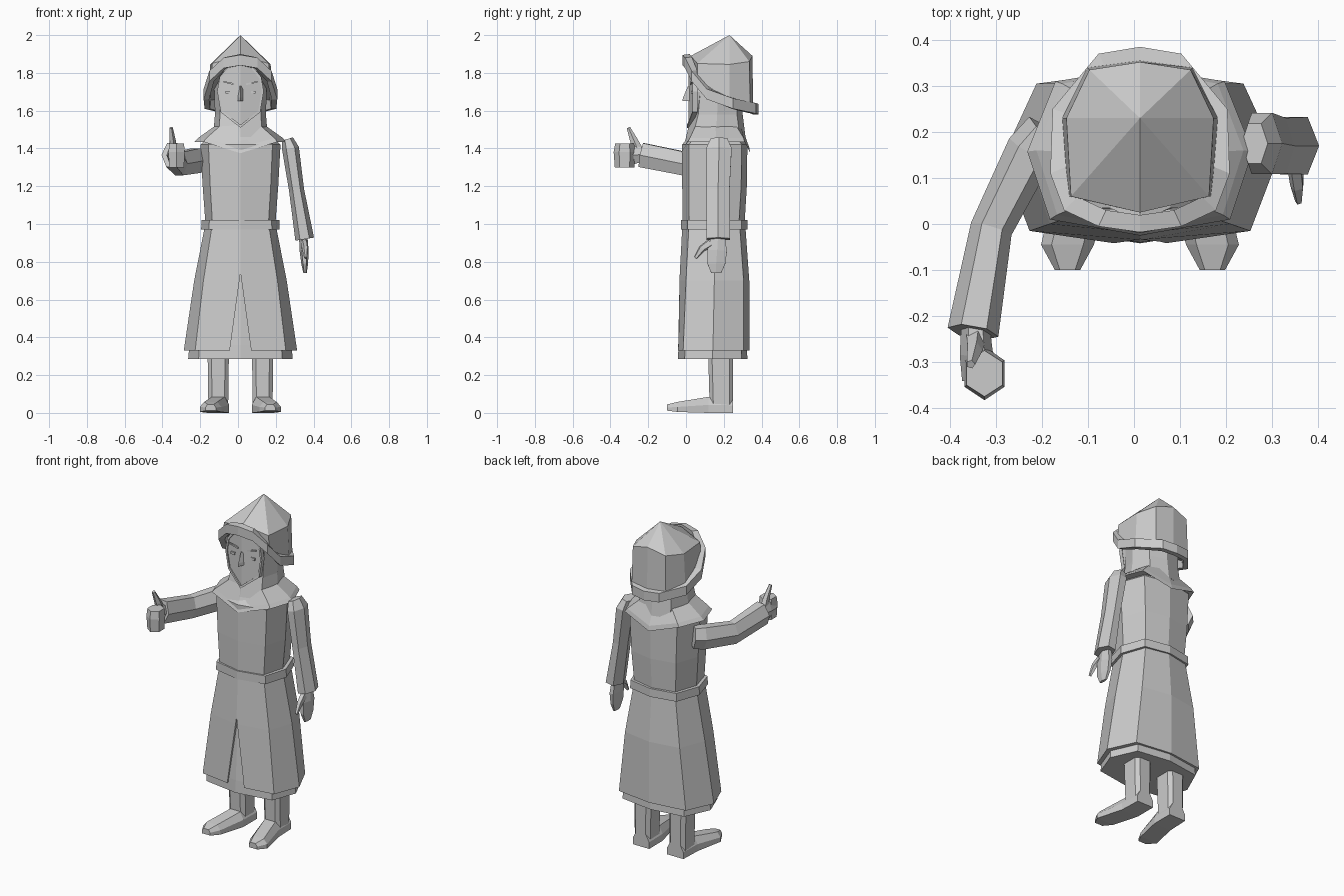
import bpy
import bmesh
import math
from mathutils import Vector

cube = bpy.data.objects.get("Cube")
if cube:
    bpy.data.objects.remove(cube)

CX = 0.013  # body axis
grey = bpy.data.materials.new("plain_grey")
grey.use_nodes = True
grey.diffuse_color = (0.6, 0.6, 0.6, 1)
grey.node_tree.nodes["Principled BSDF"].inputs["Base Color"].default_value = (0.6, 0.6, 0.6, 1)


def finish(name, bm):
    bmesh.ops.recalc_face_normals(bm, faces=bm.faces)
    mesh = bpy.data.meshes.new(name)
    bm.to_mesh(mesh)
    bm.free()
    obj = bpy.data.objects.new(name, mesh)
    mesh.materials.append(grey)
    bpy.context.collection.objects.link(obj)
    return obj


def loft(name, rings, closed=False):
    """Skin a list of equal rings, capped or joined end to end."""
    bm = bmesh.new()
    loops = [[bm.verts.new(p) for p in r] for r in rings]
    n = len(rings[0])
    pairs = list(zip(loops, loops[1:]))
    if closed:
        pairs.append((loops[-1], loops[0]))
    else:
        bm.faces.new(loops[0])
        bm.faces.new(loops[-1])
    for a, b in pairs:
        for i in range(n):
            j = (i + 1) % n
            bm.faces.new((a[i], a[j], b[j], b[i]))
    return finish(name, bm)


def mirrored(half):
    """Close a half outline, running front to back, across the body axis."""
    other = [(-x, y, z) for x, y, z in reversed(half[1:-1])]
    return [(x + CX, y, z) for x, y, z in half + other]


def ring(z, hw, front, back, dip=0.0):
    mid = (front + back) / 2
    return mirrored([(0, front, z - dip), (hw * 0.8, front + 0.035, z), (hw, mid, z),
                     (hw * 0.75, back - 0.03, z), (0, back, z - dip)])


def sweep(name, path, up, n=6, turn=0.0):
    """Tapering limb; each path point is x, y, z, width radius, height radius."""
    pts = [Vector(p[:3]) for p in path]
    rings = []
    for i, p in enumerate(path):
        t = (pts[min(i + 1, len(pts) - 1)] - pts[max(i - 1, 0)]).normalized()
        u = Vector(up).cross(t).normalized()
        v = t.cross(u)
        angles = [turn + math.tau * k / n for k in range(n)]
        rings.append([pts[i] + u * p[3] * math.cos(a) + v * p[4] * math.sin(a) for a in angles])
    return loft(name, rings)


def plate(name, outline, y, depth):
    """Flat prism facing the front, from x, z points."""
    return loft(name, [[(x + CX, yy, z) for x, z in outline] for yy in (y, y + depth)])


# Robe: skirt with a front slit, under layer, belt, torso
skirt = loft("coat_skirt", [ring(0.33, 0.3, -0.05, 0.335), ring(0.7, 0.245, -0.035, 0.335),
                            ring(0.98, 0.19, -0.02, 0.315)])
slit = plate("slit_cutter", [(-0.058, 0.32), (0.058, 0.32), (0, 0.74)], -0.1, 0.08)
slit.hide_render = True
slit.hide_set(True)
cut = skirt.modifiers.new("slit", "BOOLEAN")
cut.object = slit
cut.solver = "EXACT"
loft("under_robe", [ring(0.285, 0.277, -0.042, 0.325), ring(0.36, 0.27, -0.04, 0.322),
                    ring(0.8, 0.2, -0.015, 0.3)])
loft("belt", [ring(0.97, 0.208, -0.026, 0.325), ring(1.02, 0.206, -0.026, 0.325)])
loft("torso", [ring(1.0, 0.185, -0.018, 0.31), ring(1.2, 0.2, -0.02, 0.322),
               ring(1.42, 0.212, -0.02, 0.325), ring(1.46, 0.17, 0.01, 0.3)])

# Shoulder cape and hood
loft("shoulder_cape", [ring(1.435, 0.245, -0.025, 0.34, 0.06), ring(1.455, 0.225, -0.015, 0.335, 0.05),
                       ring(1.53, 0.12, 0.02, 0.29)])
loft("hood", [ring(1.46, 0.145, 0.0, 0.315), ring(1.58, 0.135, 0.03, 0.3),
              ring(1.75, 0.14, 0.045, 0.3), ring(1.84, 0.12, 0.05, 0.3)])

# Face with a central ridge, framed by the hood edge
outline = [(0, 1.525), (0.095, 1.6), (0.112, 1.7), (0.1, 1.77), (0.06, 1.82), (0, 1.845)]


def face_ring(scale, y, ridge):
    return mirrored([(x * scale, y - (ridge if x == 0 else 0), 1.68 + (z - 1.68) * scale)
                     for x, z in outline])


bm = bmesh.new()
inner = [bm.verts.new(p) for p in face_ring(1, 0.042, 0.028)]
back = [bm.verts.new(p) for p in face_ring(1, 0.1, 0)]
for i in range(len(inner)):
    j = (i + 1) % len(inner)
    bm.faces.new((inner[i], inner[j], back[j], back[i]))
half = len(outline)
bm.faces.new(inner[:half])
bm.faces.new(inner[half - 1:] + inner[:1])
bm.faces.new(back)
finish("face", bm)
loft("hood_edge", [face_ring(1, 0.05, 0.03), face_ring(1, 0.035, 0.03),
                   face_ring(1.1, 0.035, 0.03), face_ring(1.1, 0.06, 0.03)], True)
nose = [mirrored([(0, y, z), (0.018, 0.03, z), (0, 0.06, z)]) for y, z in ((-0.02, 1.65), (-0.015, 1.67), (0.01, 1.73))]
loft("nose", nose)
for side, label in ((1, "left"), (-1, "right")):
    plate(label + "_eye", [(side * x, z) for x, z in
                           ((0.055, 1.69), (0.08, 1.69), (0.08, 1.705), (0.055, 1.705))], 0.026, 0.008)
    plate(label + "_brow", [(side * x, z) for x, z in
                            ((0.03, 1.735), (0.09, 1.75), (0.09, 1.757), (0.03, 1.745))], 0.023, 0.009)

# Helmet: faceted crown with a tilted brim
crown = [(0, 0.025, 1.89), (0.15, 0.06, 1.85), (0.16, 0.23, 1.845), (0.11, 0.335, 1.86), (0, 0.352, 1.89)]
wall = [(0, 0.03, 1.86), (0.155, 0.06, 1.77), (0.17, 0.23, 1.65), (0.115, 0.34, 1.63), (0, 0.355, 1.63)]
bm = bmesh.new()
low = [bm.verts.new(p) for p in mirrored(wall)]
top = [bm.verts.new(p) for p in mirrored(crown)]
apex = bm.verts.new((CX, 0.23, 2.0))
for i in range(len(top)):
    j = (i + 1) % len(top)
    bm.faces.new((low[i], low[j], top[j], top[i]))
    bm.faces.new((top[i], top[j], apex))
bm.faces.new(low)
finish("helmet_crown", bm)

edge = [(0, -0.018, 1.84), (0.09, -0.005, 1.825), (0.165, 0.03, 1.755), (0.195, 0.11, 1.66),
        (0.19, 0.25, 1.61), (0.09, 0.37, 1.585), (0, 0.385, 1.58)]


def brim_ring(scale, dz):
    return mirrored([(x * scale, 0.19 + (y - 0.19) * scale, z + dz) for x, y, z in edge])


loft("helmet_brim", [brim_ring(1, 0), brim_ring(1, 0.055), brim_ring(0.82, 0.06), brim_ring(0.85, 0.0)], True)

# Lowered arm
Y = (0, 1, 0)
Z = (0, 0, 1)
sweep("left_sleeve", [(0.262, 0.175, 1.45, 0.03, 0.05), (0.278, 0.175, 1.4, 0.045, 0.077),
                      (0.31, 0.17, 1.18, 0.04, 0.07), (0.353, 0.17, 0.92, 0.05, 0.072)], Y)
sweep("left_hand", [(0.345, 0.17, 0.94, 0.022, 0.04), (0.35, 0.165, 0.86, 0.024, 0.06),
                    (0.353, 0.16, 0.79, 0.018, 0.055), (0.355, 0.16, 0.74, 0.009, 0.03)], Y)
sweep("left_thumb", [(0.35, 0.13, 0.9, 0.018, 0.025), (0.355, 0.085, 0.87, 0.016, 0.02),
                     (0.358, 0.05, 0.82, 0.008, 0.01)], Y, 5)

# Raised arm with a closed hand and thumb up
sweep("right_sleeve", [(-0.19, 0.2, 1.34, 0.05, 0.07), (-0.225, 0.16, 1.335, 0.053, 0.075),
                       (-0.31, -0.01, 1.32, 0.046, 0.072), (-0.35, -0.235, 1.365, 0.056, 0.074)], Z)
sweep("right_palm", [(-0.345, -0.21, 1.37, 0.03, 0.04), (-0.343, -0.28, 1.365, 0.036, 0.055),
                     (-0.33, -0.33, 1.36, 0.045, 0.065)], Z)
sweep("right_fist", [(-0.325, -0.325, 1.425, 0.045, 0.05), (-0.325, -0.325, 1.38, 0.05, 0.058),
                     (-0.325, -0.325, 1.3, 0.045, 0.052)], Y, 6, math.pi / 6)
sweep("right_thumb", [(-0.345, -0.25, 1.38, 0.024, 0.03), (-0.347, -0.275, 1.44, 0.018, 0.022),
                      (-0.355, -0.305, 1.51, 0.01, 0.01)], Y, 5)

# Legs and splayed shoes
for side, label in ((1, "left"), (-1, "right")):
    def block(x0, x1, y0, y1, z):
        b = 0.02
        return [(CX + side * x, y, z) for x, y in ((x0, y0 + b), (x0 + b, y0), (x1 - b, y0), (x1, y0 + b),
                                                   (x1, y1 - b), (x1 - b, y1), (x0 + b, y1), (x0, y1 - b))]
    loft(label + "_leg", [block(0.065, 0.17, 0.125, 0.25, 0.04), block(0.06, 0.175, 0.115, 0.25, 0.4)])

    def sole(x0, x1, y, z0, z1):
        b = (x1 - x0) * 0.2
        return [(CX + side * x, y, z) for x, z in ((x0, z0), (x1, z0), (x1, z0 + (z1 - z0) * 0.5),
                                                   (x1 - b, z1), (x0 + b, z1), (x0, z0 + (z1 - z0) * 0.5))]
    loft(label + "_shoe", [sole(0.06, 0.17, 0.25, 0, 0.08), sole(0.06, 0.175, 0.12, 0, 0.085),
                           sole(0.1, 0.215, -0.045, 0.005, 0.058), sole(0.13, 0.185, -0.1, 0.012, 0.045)])
